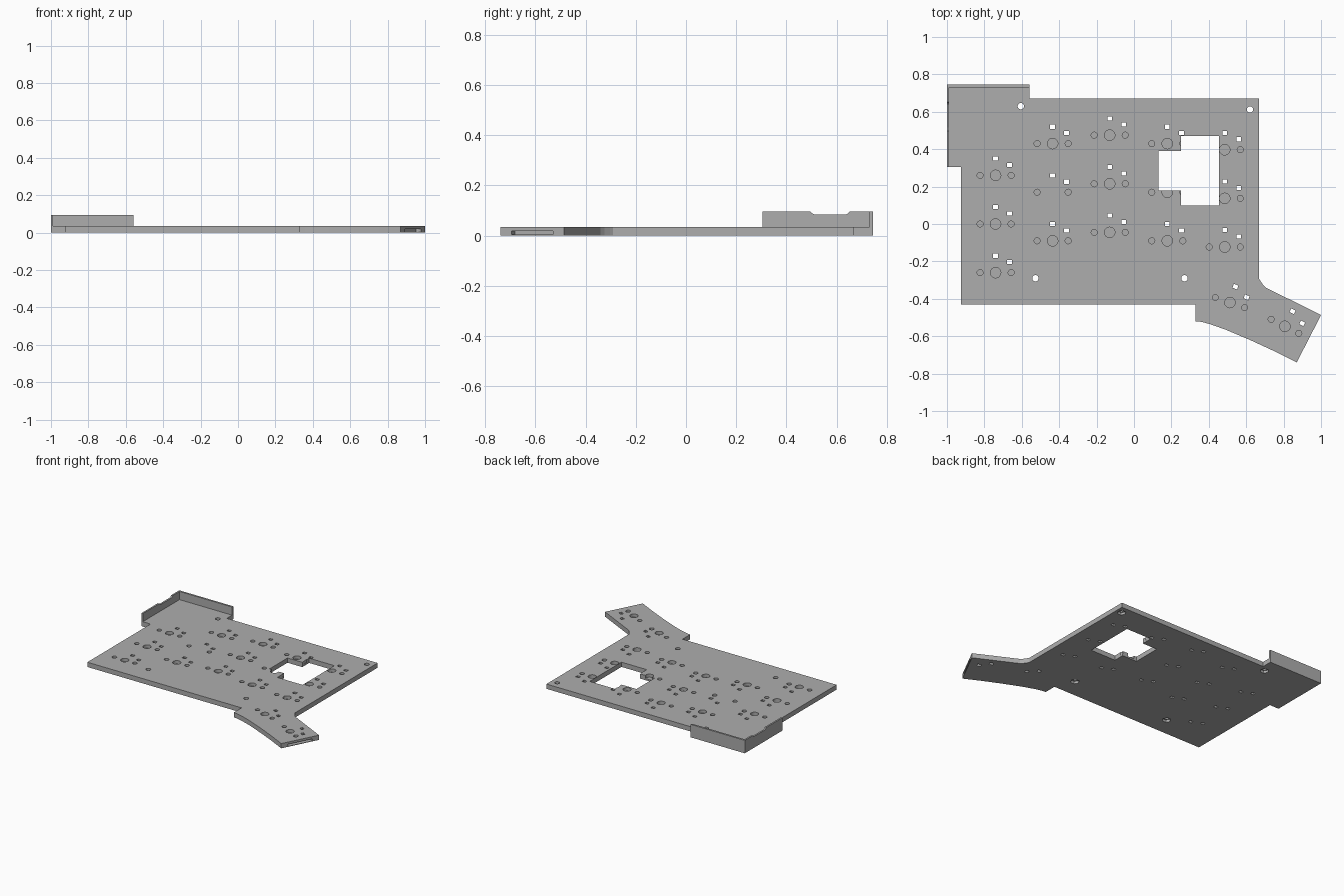
import bpy, bmesh
from math import radians, cos, sin, pi
from mathutils import Matrix, Vector

if "Cube" in bpy.data.objects:
    bpy.data.objects.remove(bpy.data.objects["Cube"])

T = 0.035      # plate thickness
WALL = 0.095   # wall top

grey = bpy.data.materials.new("plain grey")
grey.use_nodes = True
colour = (0.42, 0.42, 0.42, 1)
grey.diffuse_color = colour
grey.node_tree.nodes["Principled BSDF"].inputs["Base Color"].default_value = colour


def prism(bm, pts, z0, z1, matrix=Matrix()):
    """Extrude a closed outline from z0 to z1."""
    face = bm.faces.new([bm.verts.new(matrix @ Vector((x, y, z0))) for x, y in pts])
    ext = bmesh.ops.extrude_face_region(bm, geom=[face])
    verts = [v for v in ext["geom"] if isinstance(v, bmesh.types.BMVert)]
    bmesh.ops.translate(bm, verts=verts, vec=matrix.to_3x3() @ Vector((0, 0, z1 - z0)))


def circle(x, y, r, n=24):
    return [(x + r * cos(2 * pi * i / n), y + r * sin(2 * pi * i / n)) for i in range(n)]


def rect(x0, x1, y0, y1):
    return [(x0, y0), (x1, y0), (x1, y1), (x0, y1)]


def finish(name, bm):
    bmesh.ops.recalc_face_normals(bm, faces=bm.faces)
    mesh = bpy.data.meshes.new(name)
    bm.to_mesh(mesh)
    bm.free()
    mesh.materials.append(grey)
    ob = bpy.data.objects.new(name, mesh)
    bpy.context.collection.objects.link(ob)
    return ob


def cut(target, bm):
    """Subtract a cutter mesh and throw the cutter away."""
    cutter = finish("cutter", bm)
    cutter.hide_render = True
    mod = target.modifiers.new("cut", "BOOLEAN")
    mod.operation, mod.solver, mod.object = "DIFFERENCE", "EXACT", cutter
    bpy.context.view_layer.objects.active = target
    bpy.ops.object.modifier_apply(modifier=mod.name)
    bpy.data.objects.remove(cutter)


# Base plate with the angled thumb wing
bm = bmesh.new()
prism(bm, [(-1, 0.745), (-0.56, 0.745), (-0.56, 0.67), (0.667, 0.67),
           (0.667, -0.29), (0.675, -0.303), (0.69, -0.325), (0.705, -0.34),
           (1, -0.487), (0.87, -0.74), (0.75, -0.68), (0.62, -0.62),
           (0.49, -0.565), (0.405, -0.535), (0.36, -0.523), (0.33, -0.52),
           (0.33, -0.43), (-0.925, -0.43), (-0.925, 0.305), (-1, 0.305)], 0, T)
plate = finish("base_plate", bm)

# Stepped window for the controller
bm = bmesh.new()
prism(bm, [(0.13, 0.18), (0.25, 0.18), (0.25, 0.10), (0.455, 0.10),
           (0.455, 0.47), (0.25, 0.47), (0.25, 0.39), (0.13, 0.39)], -0.1, 0.1)
cut(plate, bm)

# Switch sockets: x, y, turn, centre hole present
columns = [(-0.74, 0.26), (-0.435, 0.43), (-0.13, 0.475), (0.178, 0.43), (0.485, 0.397)]
keys = [(x, y - 0.26 * row, 0, not (i == 1 and row == 1))
        for i, (x, y) in enumerate(columns) for row in range(3)]
keys += [(0.513, -0.42, -19, True), (0.807, -0.547, -27, True)]

blind, pins = bmesh.new(), bmesh.new()
for x, y, turn, centre in keys:
    m = Matrix.Translation((x, y, 0)) @ Matrix.Rotation(radians(turn), 4, "Z")
    if centre:
        prism(blind, circle(0, 0, 0.028), 0.012, 0.1, m)
    for side in (-1, 1):
        prism(blind, circle(side * 0.083, 0, 0.016), 0.012, 0.1, m)
    for px, py in ((0, 0.09), (0.075, 0.056)):
        prism(pins, rect(px - 0.013, px + 0.013, py - 0.011, py + 0.011), -0.1, 0.1, m)
cut(plate, blind)
cut(plate, pins)

# Mounting holes with wider pockets underneath
screws = [(-0.605, 0.63), (0.62, 0.612), (-0.527, -0.29), (0.27, -0.29)]
for radius, top, sides in ((0.017, 0.1, 24), (0.03, 0.018, 6)):
    bm = bmesh.new()
    for x, y in screws:
        prism(bm, circle(x, y, radius, sides), -0.1, top)
    cut(plate, bm)

# Slot in the end of the thumb wing
bm = bmesh.new()
m = Matrix.Translation((0.935, -0.6135, 0)) @ Matrix.Rotation(radians(-27.2), 4, "Z")
prism(bm, rect(-0.03, 0.05, -0.093, 0.093), 0.004, 0.019, m)
cut(plate, bm)

# Left wall with a shallow dip, drawn in y and z, extruded along x
bm = bmesh.new()
to_yz = Matrix(((0, 0, 1, 0), (1, 0, 0, 0), (0, 1, 0, 0), (0, 0, 0, 1)))
prism(bm, [(0.305, T), (0.745, T), (0.745, WALL), (0.652, WALL), (0.645, 0.087),
           (0.635, 0.083), (0.515, 0.083), (0.505, 0.087), (0.496, WALL),
           (0.305, WALL)], -1, -0.988, to_yz)
finish("left_wall", bm)

# Back wall
bm = bmesh.new()
prism(bm, rect(-0.988, -0.56, 0.731, 0.745), T, WALL)
finish("back_wall", bm)
